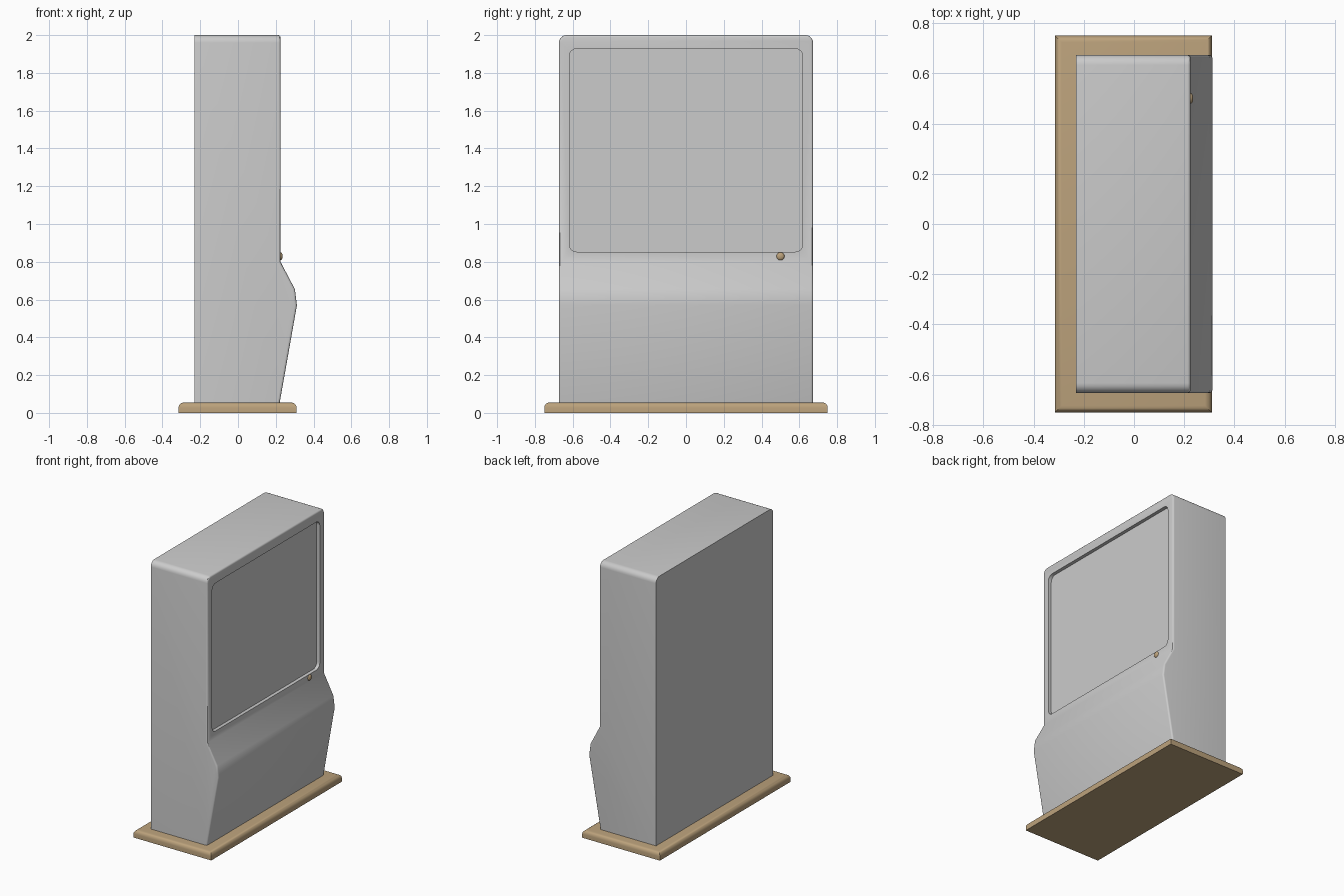
import bpy, bmesh

if "Cube" in bpy.data.objects:
    bpy.data.objects.remove(bpy.data.objects["Cube"])

wood = bpy.data.materials.new("brown")
wood.diffuse_color = (0.5, 0.36, 0.2, 1)
wood.use_nodes = True
wood.node_tree.nodes["Principled BSDF"].inputs["Base Color"].default_value = wood.diffuse_color


def finish(bm, name, mat=None):
    bmesh.ops.recalc_face_normals(bm, faces=bm.faces)
    mesh = bpy.data.meshes.new(name)
    bm.to_mesh(mesh)
    bm.free()
    ob = bpy.data.objects.new(name, mesh)
    bpy.context.collection.objects.link(ob)
    if mat:
        mesh.materials.append(mat)
    return ob


def activate(ob):
    bpy.ops.object.select_all(action='DESELECT')
    ob.select_set(True)
    bpy.context.view_layer.objects.active = ob


def box(lo, hi):
    bm = bmesh.new()
    bmesh.ops.create_cube(bm, size=1)
    for v in bm.verts:
        v.co = [(l + h) / 2 + c * (h - l) for l, h, c in zip(lo, hi, v.co)]
    return bm


def bevel(bm, edges, width, segments):
    bmesh.ops.bevel(bm, geom=edges, offset=width, segments=segments,
                    profile=0.5, affect='EDGES', clamp_overlap=True)


# Cabinet: side profile extruded across the width
profile = [(-0.23, 0.05), (0.22, 0.05), (0.312, 0.57), (0.301, 0.655),
           (0.225, 0.80), (0.225, 2.0), (-0.23, 2.0)]
W = 0.673
bm = bmesh.new()
face = bm.faces.new([bm.verts.new((x, -W, z)) for x, z in profile])
ext = bmesh.ops.extrude_face_region(bm, geom=[face])
for v in ext["geom"]:
    if isinstance(v, bmesh.types.BMVert):
        v.co.y = W
bmesh.ops.recalc_face_normals(bm, faces=bm.faces)

# Rounded upper corners
bevel(bm, [e for e in bm.edges if all(v.co.z > 1.99 for v in e.verts)
           and abs(e.verts[0].co.y - e.verts[1].co.y) < 0.01], 0.04, 5)

# Softened rim around the front
bm.normal_update()
rim = []
for e in bm.edges:
    n = sorted((f.normal for f in e.link_faces), key=lambda q: q.x)
    if len(n) == 2 and n[1].x > 0.5 and abs(n[0].x) < 0.1 and n[0].z > -0.5:
        rim.append(e)
bevel(bm, rim, 0.012, 3)
cabinet = finish(bm, "cabinet")

# Recessed display panel cut with a rounded box
bm = box((0.20, -0.618, 0.853), (0.30, 0.618, 1.928))
bevel(bm, [e for e in bm.edges
           if abs(e.verts[0].co.x - e.verts[1].co.x) > 0.05], 0.04, 6)
cutter = finish(bm, "display_cutter")
cutter.hide_render = True
mod = cabinet.modifiers.new("display_recess", 'BOOLEAN')
mod.operation = 'DIFFERENCE'
mod.solver = 'EXACT'
mod.object = cutter
activate(cabinet)
bpy.ops.object.modifier_apply(modifier=mod.name)
bpy.data.objects.remove(cutter)
bpy.ops.object.shade_smooth_by_angle()

# Plinth with rounded top edge
bm = box((-0.315, -0.75, 0), (0.31, 0.75, 0.055))
bevel(bm, [e for e in bm.edges if all(v.co.z > 0.05 for v in e.verts)], 0.027, 4)
plinth = finish(bm, "plinth", wood)
activate(plinth)
bpy.ops.object.shade_smooth_by_angle()

# Small button below the display
bm = bmesh.new()
bmesh.ops.create_uvsphere(bm, u_segments=24, v_segments=12, radius=0.021)
for v in bm.verts:
    v.co = (0.225 + v.co.x * 0.52, 0.5 + v.co.y, 0.829 + v.co.z)
button = finish(bm, "button", wood)
activate(button)
bpy.ops.object.shade_smooth_by_angle()
